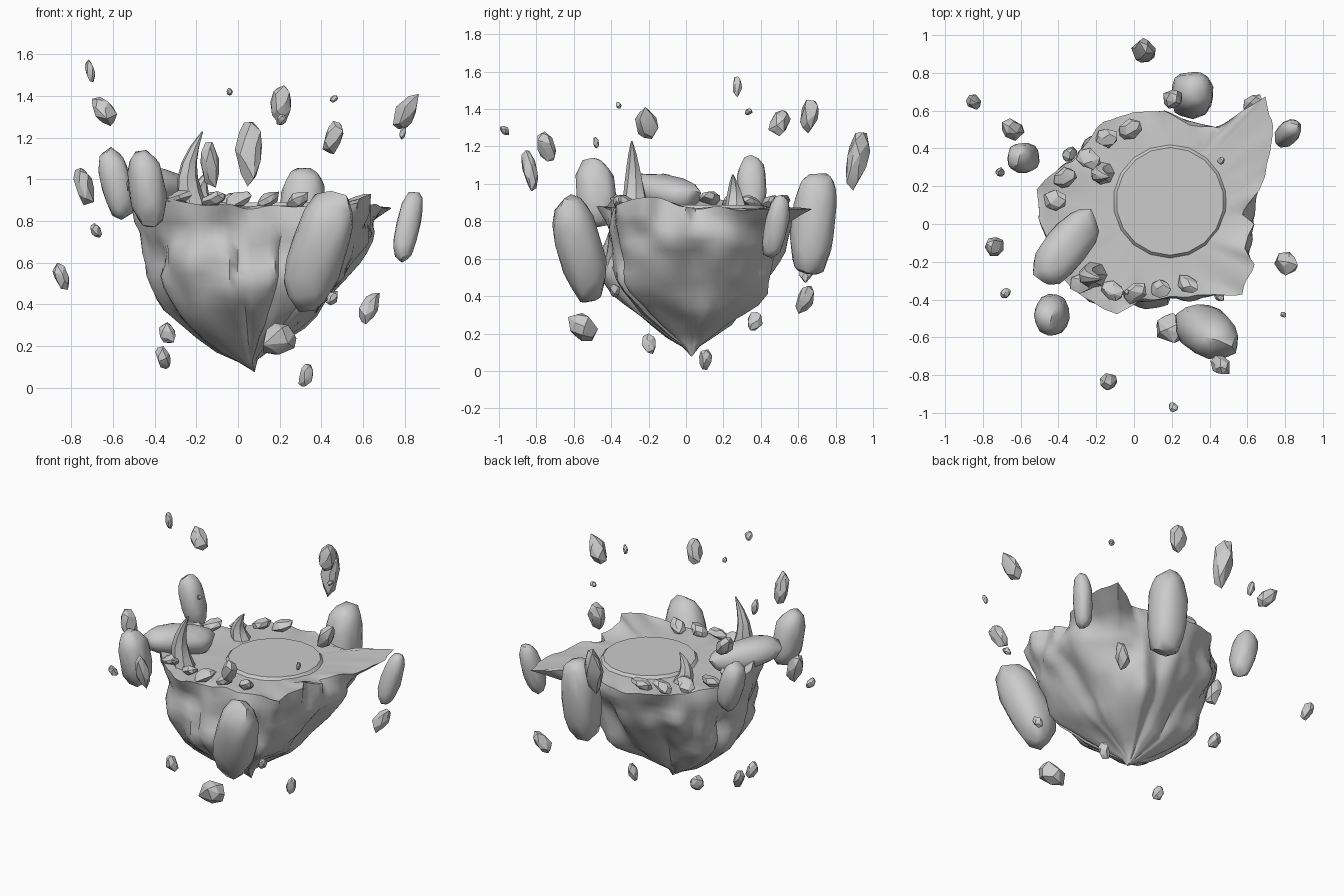
import bpy, bmesh, math, random
from mathutils import Vector, Euler, noise

if "Cube" in bpy.data.objects:
    bpy.data.objects.remove(bpy.data.objects["Cube"])

rng = random.Random(5)


def finish(name, bm, angle):
    bmesh.ops.recalc_face_normals(bm, faces=bm.faces)
    me = bpy.data.meshes.new(name)
    bm.to_mesh(me)
    bm.free()
    me.shade_smooth()
    me.set_sharp_from_angle(angle=math.radians(angle))
    bpy.context.collection.objects.link(bpy.data.objects.new(name, me))


def bridge(bm, rings):
    for r0, r1 in zip(rings, rings[1:]):
        for i in range(len(r0)):
            j = (i + 1) % len(r0)
            bm.faces.new((r0[i], r0[j], r1[j], r1[i]))


def rock(name, loc, size, tilt, n=18, jitter=.25, angle=20, power=1.0):
    """Convex stone that fills a box of the given size."""
    rot = Euler((tilt[0], tilt[1], 0)).to_matrix()
    pts = []
    for i in range(n):
        z = 1 - 2 * (i + .5) / n
        a = i * 2.4 + rng.uniform(-jitter, jitter)
        r = math.sqrt(1 - z * z)
        d = Vector([math.copysign(abs(c) ** power, c) for c in (r * math.cos(a), r * math.sin(a), z)])
        d *= 1 + rng.uniform(-jitter, jitter) * .6
        pts.append(rot @ Vector((d.x / 2, d.y / 2, d.z)))
    lo = [min(p[k] for p in pts) for k in range(3)]
    hi = [max(p[k] for p in pts) for k in range(3)]
    bm = bmesh.new()
    for p in pts:
        bm.verts.new([loc[k] + size[k] * ((p[k] - lo[k]) / (hi[k] - lo[k]) - .5) for k in range(3)])
    bmesh.ops.convex_hull(bm, input=bm.verts)
    bmesh.ops.delete(bm, geom=[v for v in bm.verts if not v.link_faces], context='VERTS')
    finish(name, bm, angle)


# Floating island: rim outline, seen from above
rim = [(.7, .68), (.56, .59), (.45, .51), (.29, .52), (.16, .6), (0, .6), (-.16, .55), (-.32, .33),
       (-.4, .3), (-.51, .18), (-.5, .03), (-.42, -.25), (-.26, -.4), (-.09, -.48), (.05, -.4),
       (.57, -.37), (.63, -.21), (.59, -.13), (.63, 0), (.57, .05), (.67, .18), (.74, .45)]
TOP = .87
C = Vector((.06, .03, 0))


def rim_height(p):
    left = .1 * math.exp(-((p.x + .46) ** 2 + (p.y + .1) ** 2) / .08)
    right = .07 * math.exp(-((p.x - .62) ** 2 + (p.y + .2) ** 2) / .02)
    return left + right


outline = []
for a, b in zip(rim, rim[1:] + rim[:1]):
    a, b = Vector((*a, TOP)), Vector((*b, TOP))
    steps = max(2, round((b - a).length / .035))
    outline += [a.lerp(b, k / steps) for k in range(steps)]
N = len(outline)

# soft outline for lower levels, so the thin corner stays near the top
soft = []
for i in range(N):
    s = sum((outline[(i + j) % N] for j in range(-8, 9)), Vector()) / 17 - C
    s.z = 0
    soft.append(s.normalized() * min(s.length, .61))
for p in outline:                                            # chipped edge
    p += (p - C).normalized() * .035 * noise.noise(p * 10)
    p.z = TOP

bm = bmesh.new()
rings = []
for t, lift in ((.55, 0), (.8, .25), (.93, .75), (1, 1)):    # ground up to the raised rim
    ring = []
    for p in outline:
        q = C.lerp(p, t)
        ring.append(bm.verts.new((q.x, q.y, TOP + lift * (rim_height(p) + .02 * noise.noise(q * 9)))))
    rings.append(ring)
for k in range(1, 15):                                       # tapering underside
    d = (k / 14.5) ** 1.15
    z = TOP - .78 * d
    ring = []
    for p, s in zip(outline, soft):
        b = min(1, d * 6)
        v = Vector((p.x - C.x, p.y - C.y, 0)).lerp(s, b)
        u = v.normalized()
        sx = 1 - d ** (1.6 if v.x > 0 else 2.8)              # right side slopes in earlier
        sy = 1 - d ** (2.0 if v.y > 0 else 2.8)
        q = Vector((v.x * sx, v.y * sy, 0))
        at = Vector((q.x, q.y, z))
        w = .085 * noise.noise(at * 3.2 + Vector((4, 1, 7))) + .03 * noise.noise(at * 8)
        groove = abs(noise.noise(Vector((u.x * 1.8, u.y * 1.8, z * .6))))
        w += .025 - .18 * max(0, .25 - groove) * min(1, d * 3)
        q += C + u * w * min(1, d * 5) * min(1, (1 - d ** 2.2) * 1.6)
        ring.append(bm.verts.new((q.x, q.y, z + .03 * noise.noise(q * 4) * b)))
    rings.append(ring)
bridge(bm, rings)
for ring, centre in ((rings[0], (C.x, C.y, TOP)), (rings[-1], (.08, .03, .075))):
    c = bm.verts.new(centre)
    for i in range(N):
        bm.faces.new((ring[i], ring[(i + 1) % N], c))
finish("floating_island", bm, 50)

# Round platform with a chamfered edge
bm = bmesh.new()
bmesh.ops.create_cone(bm, cap_ends=True, segments=18, radius1=.315, radius2=.285, depth=.035)
bmesh.ops.translate(bm, vec=(.19, .12, .87), verts=bm.verts)
finish("round_platform", bm, 20)

# Large smooth boulders: centre, box size, tilt
boulders = [((-.435, -.48, .955), (.19, .22, .37), (.1, -.15)),
            ((-.585, .35, .98), (.17, .16, .35), (0, -.3)),
            ((.385, -.57, .655), (.33, .29, .58), (.35, .4)),
            ((.31, .68, .785), (.22, .25, .54), (-.15, .05)),
            ((.815, .48, .77), (.14, .15, .34), (-.35, .4)),
            ((-.36, -.12, .955), (.35, .4, .2), (-.8, 1.9))]
for i, (c, s, t) in enumerate(boulders):
    rock(f"boulder_{i + 1}", c, s, t, n=60, jitter=.09, angle=40, power=.8)

# Hovering stones: x, y, z, width, height
stones = [(.05, .92, 1.12, .13, .31), (.2, -.55, .235, .16, .15), (-.135, -.835, 1.07, .09, .22),
          (.455, -.745, 1.2, .1, .16), (.805, -.21, 1.325, .125, .17), (-.64, .5, 1.325, .12, .14),
          (-.71, .275, 1.52, .05, .11), (.205, .66, 1.36, .1, .18), (-.74, -.12, .965, .1, .18),
          (-.85, .645, .535, .08, .13), (-.68, -.365, .755, .055, .07), (.63, .635, .38, .1, .15),
          (-.34, .37, .265, .08, .1), (-.36, -.2, .145, .075, .11), (.325, .105, .06, .07, .11),
          (.45, -.38, .43, .055, .07), (.21, -.97, 1.285, .05, .05), (.79, -.48, 1.22, .03, .06),
          (.46, .335, 1.385, .04, .035), (-.04, -.36, 1.42, .03, .035)]
for i, (x, y, z, w, h) in enumerate(stones):
    lean = .5 * x if z > .6 or x < 0 else .7 * x
    rock(f"hovering_stone_{i + 1}", (x, y, z), (w, w, h), (-.35 * y, lean), n=20)

# Loose pebbles on the ground, following the left side of the rim
for i in range(12):
    p = C.lerp(outline[int(N * (.2 + .042 * i))], rng.uniform(.75, .92))
    w = rng.uniform(.08, .13)
    rock(f"pebble_{i + 1}", (p.x, p.y, TOP + .03 + rim_height(p) * .4), (w, w * .9, .08), (.4 * (i % 3 - 1), .4))


# Curved rock horns tapering to a point
def horn(name, base, height, radius, bend):
    bm = bmesh.new()
    rows = []
    for k in range(6):
        t = k / 5
        r = radius * (1 - t) ** .8 + .004
        x = base[0] - bend * math.sin(t * math.pi) + bend * t * t
        rows.append([bm.verts.new((x + r * math.cos(a), base[1] - .02 * t + r * math.sin(a), .86 + height * t))
                     for a in [math.tau * j / 7 + .1 * k for j in range(7)]])
    bridge(bm, rows)
    bm.faces.new(rows[0])
    bm.faces.new(rows[-1])
    finish(name, bm, 40)


horn("tall_horn", (-.21, -.27), .37, .07, .04)
horn("back_horn", (-.16, .27), .19, .06, .03)
